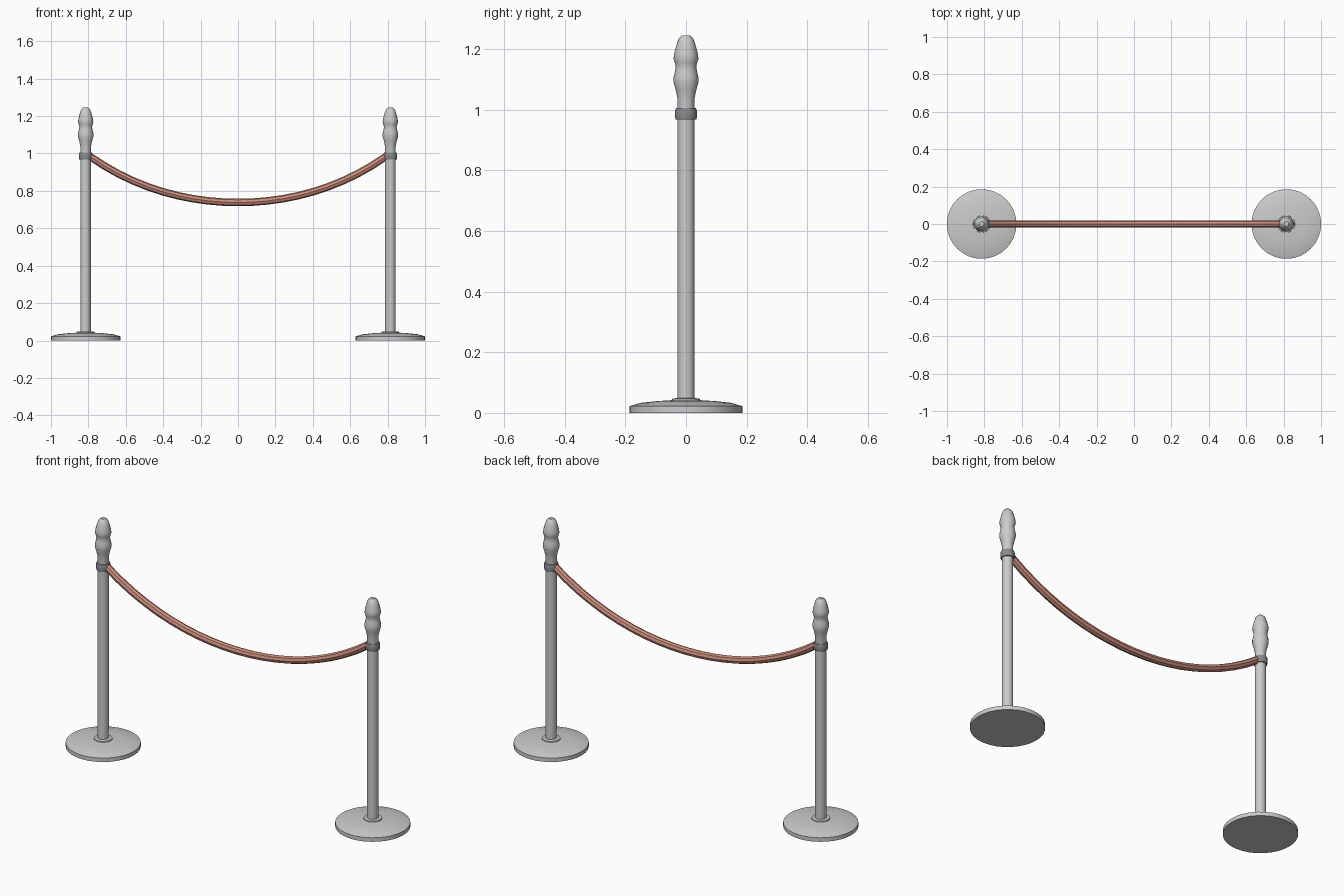
import bpy, bmesh, math

if "Cube" in bpy.data.objects:
    bpy.data.objects.remove(bpy.data.objects["Cube"])

PX = 0.8145  # post offset from the centre


def finish(name, bm, angle, color=None):
    bmesh.ops.recalc_face_normals(bm, faces=bm.faces)
    me = bpy.data.meshes.new(name)
    bm.to_mesh(me)
    bm.free()
    ob = bpy.data.objects.new(name, me)
    bpy.context.collection.objects.link(ob)
    bpy.ops.object.select_all(action='DESELECT')
    ob.select_set(True)
    bpy.context.view_layer.objects.active = ob
    bpy.ops.object.shade_smooth_by_angle(angle=math.radians(angle))
    if color:
        mat = bpy.data.materials.new(name)
        mat.diffuse_color = color
        mat.use_nodes = True
        mat.node_tree.nodes["Principled BSDF"].inputs["Base Color"].default_value = mat.diffuse_color
        me.materials.append(mat)
    return ob


def skin(bm, rings):
    # bridge consecutive rings and cap both ends
    n = len(rings[0])
    for a, b in zip(rings, rings[1:]):
        for i in range(n):
            j = (i + 1) % n
            bm.faces.new((a[i], a[j], b[j], b[i]))
    bm.faces.new(rings[0])
    bm.faces.new(rings[-1])


def lathe(name, profile, n, x, angle=30, color=None):
    bm = bmesh.new()
    rings = [[bm.verts.new((x + r * math.cos(2 * math.pi * i / n),
                            r * math.sin(2 * math.pi * i / n), z))
              for i in range(n)] for r, z in profile]
    skin(bm, rings)
    return finish(name, bm, angle, color)


base = [(0.186, 0), (0.186, 0.022), (0.150, 0.033), (0.095, 0.039),
        (0.046, 0.042), (0.045, 0.047), (0.028, 0.049)]
pole = [(0.028, 0.04), (0.028, 1.0)]
collar = [(0.027, 0.967), (0.034, 0.967), (0.036, 0.977), (0.036, 0.995),
          (0.033, 1.005), (0.027, 1.005)]
finial = [(0.028, 0.99), (0.028, 1.037), (0.034, 1.065), (0.041, 1.09),
          (0.041, 1.107), (0.036, 1.128), (0.034, 1.142), (0.037, 1.155),
          (0.041, 1.168), (0.039, 1.185), (0.031, 1.215), (0.024, 1.235),
          (0.013, 1.245)]

# two identical posts
for side, x in (("left", -PX), ("right", PX)):
    lathe(side + "_base", base, 32, x, 25)
    lathe(side + "_pole", pole, 16, x)
    lathe(side + "_collar", collar, 16, x, 40, (0.25, 0.26, 0.27, 1))
    lathe(side + "_finial", finial, 16, x, 35)

# sagging rope: octagonal tube along a catenary
HALF, LOW, HIGH, A, STEPS, SIDES, R = 0.80, 0.738, 0.990, 1.6, 20, 8, 0.02
scale = (HIGH - LOW) / (math.cosh(A * HALF) - 1)
bm = bmesh.new()
rings = []
for k in range(STEPS + 1):
    x = -HALF + 2 * HALF * k / STEPS
    z = LOW + scale * (math.cosh(A * x) - 1)
    t = math.atan(scale * A * math.sinh(A * x))
    ring = []
    for i in range(SIDES):
        a = 2 * math.pi * i / SIDES
        u, v = R * math.cos(a), R * math.sin(a)
        ring.append(bm.verts.new((x - v * math.sin(t), u, z + v * math.cos(t))))
    rings.append(ring)
skin(bm, rings)
finish("rope", bm, 30, (0.60, 0.27, 0.20, 1))
